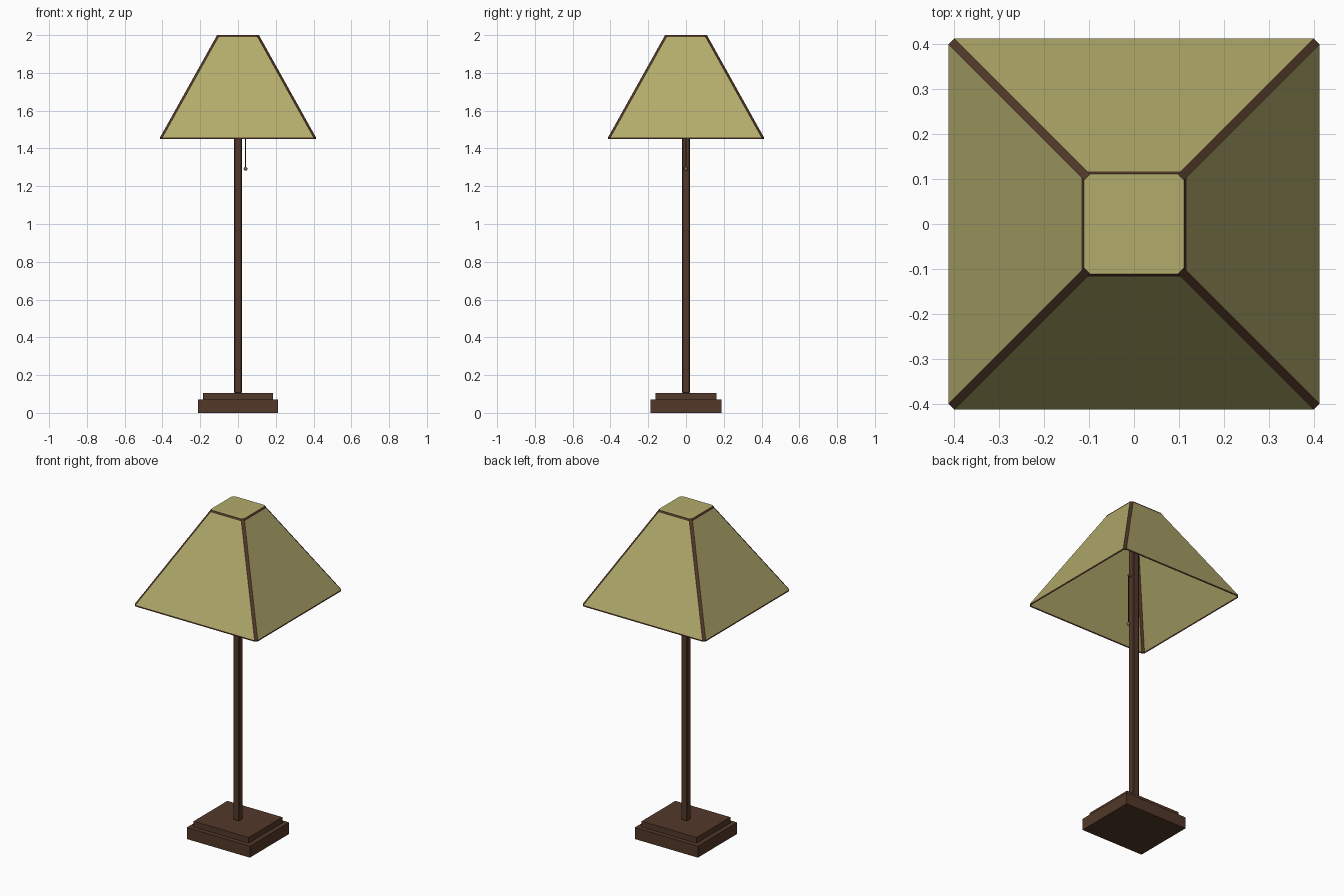
import bpy, bmesh
from mathutils import Vector

if "Cube" in bpy.data.objects:
    bpy.data.objects.remove(bpy.data.objects["Cube"])


def material(name, rgb):
    m = bpy.data.materials.new(name)
    m.diffuse_color = (*rgb, 1)
    m.use_nodes = True
    m.node_tree.nodes["Principled BSDF"].inputs["Base Color"].default_value = m.diffuse_color
    return m


WOOD = material("dark_wood", (0.085, 0.04, 0.022))
FABRIC = material("olive_fabric", (0.45, 0.41, 0.15))
BRASS = material("aged_brass", (0.22, 0.16, 0.08))


def box(name, hx, hy, z0, z1, mat, x=0, bevel=0):
    bpy.ops.mesh.primitive_cube_add(size=1, location=(x, 0, (z0 + z1) / 2))
    o = bpy.context.object
    o.name = name
    o.scale = (2 * hx, 2 * hy, z1 - z0)
    bpy.ops.object.transform_apply(location=False, rotation=False, scale=True)
    o.data.materials.append(mat)
    if bevel:
        b = o.modifiers.new("edge_bevel", 'BEVEL')
        b.width, b.segments = bevel, 1
    return o


# Stepped base and post
box("base_plinth", 0.212, 0.189, 0, 0.07, WOOD)
box("base_step", 0.185, 0.162, 0.07, 0.105, WOOD)
box("post", 0.02, 0.02, 0.105, 1.99, WOOD, bevel=0.003)

# Shade: square frustum with narrow wooden corner strips and rim bands
bm = bmesh.new()
CUT = 0.013


def ring(h, z):
    c = h - CUT
    pts = [(c, -h), (h, -c), (h, c), (c, h), (-c, h), (-h, c), (-h, -c), (-c, -h)]
    return [bm.verts.new(Vector((x, y, z))) for x, y in pts]


rings = [ring(h, z) for h, z in
         [(0.413, 1.449), (0.413, 1.458), (0.117, 1.989), (0.111, 2.0)]]
for level, (low, high) in enumerate(zip(rings, rings[1:])):
    for i in range(8):
        j = (i + 1) % 8
        f = bm.faces.new((low[i], low[j], high[j], high[i]))
        panel = level == 1 and i % 2 == 1
        f.material_index = 0 if panel else 1
bm.faces.new(rings[-1]).material_index = 0
bmesh.ops.recalc_face_normals(bm, faces=bm.faces)
mesh = bpy.data.meshes.new("lamp_shade")
bm.to_mesh(mesh)
bm.free()
mesh.materials.append(FABRIC)
mesh.materials.append(WOOD)
shade = bpy.data.objects.new("lamp_shade", mesh)
bpy.context.collection.objects.link(shade)
solid = shade.modifiers.new("thickness", 'SOLIDIFY')
solid.thickness, solid.offset = 0.004, -1

# Pull switch: short arm, cord and bead
box("switch_arm", 0.013, 0.004, 1.596, 1.604, BRASS, x=0.03)
bpy.ops.mesh.primitive_cylinder_add(vertices=8, radius=0.002, depth=0.3,
                                    location=(0.04, 0, 1.45))
cord = bpy.context.object
cord.name = "pull_cord"
cord.data.materials.append(WOOD)
bpy.ops.mesh.primitive_uv_sphere_add(segments=12, ring_count=8, radius=0.01,
                                     location=(0.04, 0, 1.292))
bead = bpy.context.object
bead.name = "pull_bead"
bead.data.materials.append(BRASS)
bpy.ops.object.shade_smooth()
